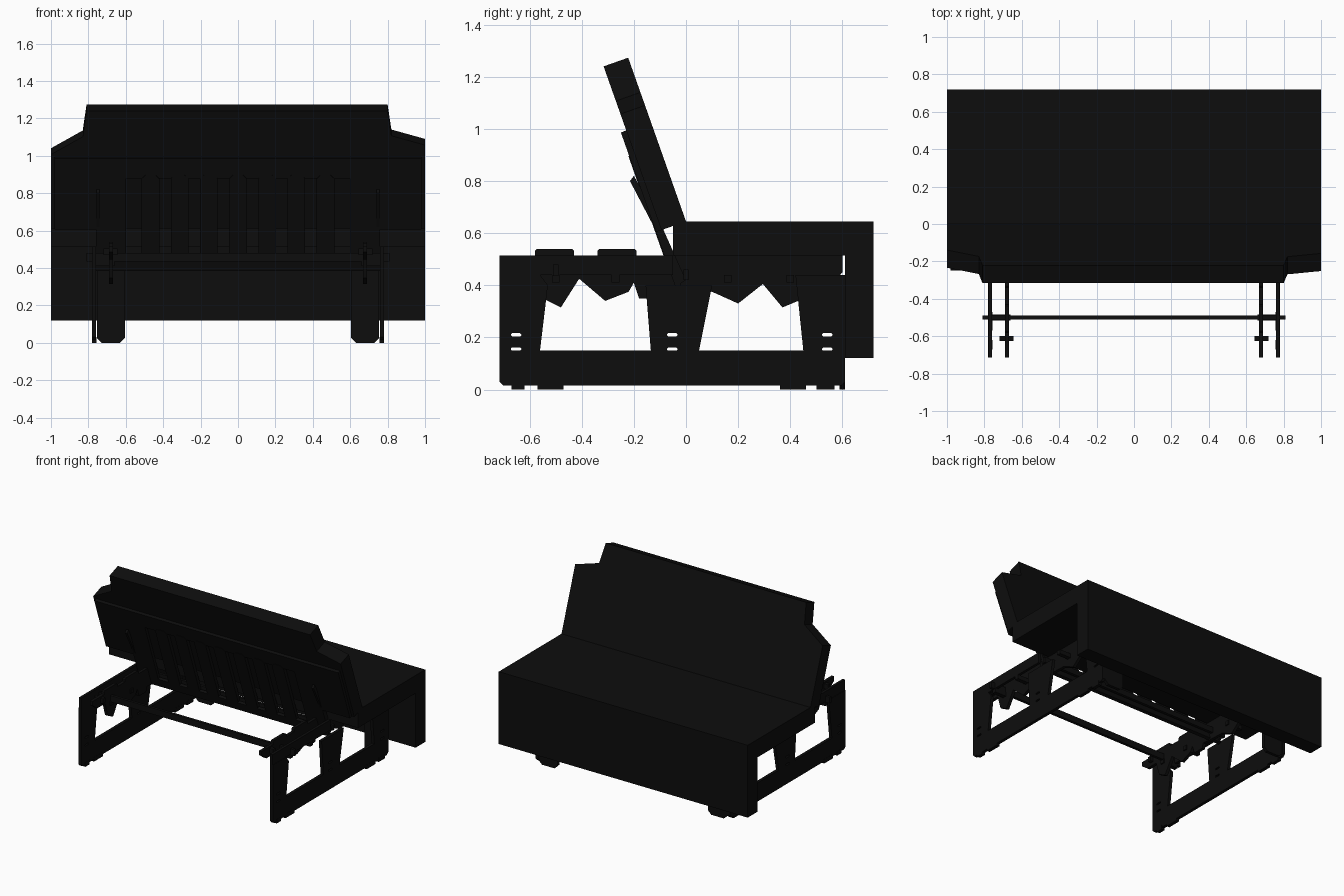
import bpy
from mathutils import Matrix, Vector

cube = bpy.data.objects.get("Cube")
if cube:
    bpy.data.objects.remove(cube, do_unlink=True)

black = bpy.data.materials.new("near black")
black.use_nodes = True
COLOUR = (0.004, 0.004, 0.004, 1)
black.diffuse_color = COLOUR
black.node_tree.nodes["Principled BSDF"].inputs["Base Color"].default_value = COLOUR


def prism(name, outline, low, high, frame):
    """Extrude a 2D outline from low to high along the frame's third axis."""
    n = len(outline)
    verts = [frame @ Vector((a, b, d)) for d in (low, high) for a, b in outline]
    faces = [list(range(n))[::-1], list(range(n, 2 * n))]
    faces += [(i, (i + 1) % n, (i + 1) % n + n, i + n) for i in range(n)]
    mesh = bpy.data.meshes.new(name)
    mesh.from_pydata(verts, [], faces)
    obj = bpy.data.objects.new(name, mesh)
    bpy.context.collection.objects.link(obj)
    mesh.materials.append(black)
    bpy.context.view_layer.objects.active = obj
    bpy.ops.object.mode_set(mode="EDIT")
    bpy.ops.mesh.select_all(action="SELECT")
    bpy.ops.mesh.normals_make_consistent(inside=False)
    bpy.ops.object.mode_set(mode="OBJECT")
    return obj


def rect(a0, a1, b0, b1):
    return [(a0, b0), (a1, b0), (a1, b1), (a0, b1)]


def box(name, x0, x1, y0, y1, z0, z1):
    return prism(name, rect(x0, x1, y0, y1), z0, z1, Matrix())


def capsule(a0, a1, b0, b1, c):
    """Upright rectangle with clipped corners."""
    return [(a0 + c, b0), (a1 - c, b0), (a1, b0 + c), (a1, b1 - c),
            (a1 - c, b1), (a0 + c, b1), (a0, b1 - c), (a0, b0 + c)]


# Side plane: outline in (y, z), depth along x
SIDE = Matrix(((0, 0, 1, 0), (1, 0, 0, 0), (0, 1, 0, 0), (0, 0, 0, 1)))
# Upright plane facing the rear: outline in (x, z), depth along y
UPRIGHT = Matrix(((1, 0, 0, 0), (0, 0, 1, 0), (0, 1, 0, 0), (0, 0, 0, 1)))
# Reclined plane: outline in (x, distance up the slope), depth towards the front
LEAN = Matrix(((1, 0, 0, 0), (0, -0.333, -0.943, 0),
               (0, 0.943, -0.333, 0.645), (0, 0, 0, 1)))


def slope(z):
    return (z - 0.645) / 0.943


# Seat cushion and hanging apron
box("seat", -1, 1, -0.05, 0.72, 0.515, 0.645)
box("apron", -1, 1, 0.61, 0.72, 0.12, 0.53)

# Reclined backrest with stepped wings
wings = [(-1, 0.645), (1, 0.645), (1, 1.09), (0.82, 1.14), (0.8, 1.273),
         (-0.81, 1.273), (-0.83, 1.135), (-1, 1.04)]
prism("backrest", [(x, slope(z)) for x, z in wings], 0, 0.1, LEAN)

# Backing frame and slats behind the backrest
prism("backing_top_rail", rect(-0.98, 0.98, 0.29, 0.405), 0.1, 0.122, LEAN)
for s in (-1, 1):
    prism("backing_side_rail", rect(*sorted((s * 0.6, s * 0.98)), 0, 0.29),
          0.1, 0.122, LEAN)
    prism("backing_leg", rect(*sorted((s * 0.6, s * 0.76)), -0.235, 0),
          0.1, 0.122, LEAN)
for i in range(7):
    x = (i - 3) * 0.156
    prism("back_slat", capsule(x - 0.047, x + 0.047, -0.18, 0.31, 0.02),
          0.1, 0.125, LEAN)
prism("backing_lower_rail", rect(-0.62, 0.62, -0.235, -0.17), 0.1, 0.122, LEAN)

# Outlines shared by both sides, in (y, z)
stand = [(-0.7, 0.015), (0.595, 0.015), (0.61, 0.03), (0.61, 0.44), (0.42, 0.44),
         (0.45, 0.15), (0.05, 0.15), (0.1, 0.4), (-0.155, 0.4), (-0.135, 0.15),
         (-0.56, 0.15), (-0.53, 0.4), (-0.56, 0.44), (-0.715, 0.44), (-0.715, 0.03)]
rear_link = [(-0.715, 0.515), (-0.05, 0.515), (-0.02, 0.38), (-0.09, 0.385),
             (-0.1, 0.35), (-0.18, 0.35), (-0.2, 0.41), (-0.22, 0.375),
             (-0.31, 0.34), (-0.41, 0.425), (-0.48, 0.315), (-0.54, 0.345),
             (-0.57, 0.445), (-0.66, 0.445), (-0.715, 0.485)]
front_link = [(-0.05, 0.515), (0.6, 0.515), (0.6, 0.45), (0.5, 0.33), (0.43, 0.34),
              (0.37, 0.315), (0.295, 0.405), (0.2, 0.33), (0.1, 0.375), (-0.04, 0.38)]
hinge_arm = [(-0.03, 0.4), (0.0, 0.42), (-0.09, 0.62), (-0.2, 0.82), (-0.215, 0.8), (-0.1, 0.58)]

for s in (-1, 1):
    # Floor stand with pairs of slots cut in each post
    plate = prism("side_stand", stand, s * 0.758, s * 0.78, SIDE)
    for y in (-0.652, -0.053, 0.542):
        for z in (0.155, 0.21):
            cutter = prism("slot_cutter", capsule(y - 0.02, y + 0.02, z - 0.006, z + 0.006, 0.004),
                           s * 0.7, s * 0.85, SIDE)
            cutter.hide_render = True
            bpy.context.view_layer.objects.active = plate
            cut = plate.modifiers.new("slot", "BOOLEAN")
            cut.operation = "DIFFERENCE"
            cut.solver = "EXACT"
            cut.object = cutter
            bpy.ops.object.modifier_apply(modifier=cut.name)
            bpy.data.objects.remove(cutter, do_unlink=True)
    for y0, y1 in ((-0.67, -0.62), (-0.57, -0.47), (0.36, 0.46), (0.5, 0.57)):
        box("floor_pad", *sorted((s * 0.757, s * 0.781)), y0, y1, 0, 0.03)

    # Broad front foot behind the apron
    prism("front_foot", capsule(*sorted((s * 0.605, s * 0.755)), 0, 0.44, 0.025),
          0.588, 0.61, UPRIGHT)

    # Folding linkage plates with upper pads
    prism("rear_linkage", rear_link, s * 0.668, s * 0.69, SIDE)
    prism("front_linkage", front_link, s * 0.668, s * 0.69, SIDE)
    prism("outer_rail", rect(-0.715, -0.05, 0.44, 0.515), s * 0.758, s * 0.778, SIDE)
    prism("hinge_arm", hinge_arm, s * 0.74, s * 0.757, SIDE)
    for y0, y1 in ((-0.58, -0.43), (-0.34, -0.19)):
        prism("linkage_pad", capsule(y0, y1, 0.5, 0.54, 0.008),
              s * 0.668, s * 0.69, SIDE)
    for y in (-0.5, -0.27, 0.16, 0.4):
        box("pivot_spacer", *sorted((s * 0.66, s * 0.78)), y - 0.015, y + 0.015, 0.41, 0.44)
    box("end_pin", *sorted((s * 0.645, s * 0.72)), -0.625, -0.6, 0.47, 0.505)

# Cross members joining both sides
box("rear_cross_bar", -0.81, 0.81, -0.51, -0.49, 0.435, 0.48)
box("middle_cross_bar", -0.77, 0.77, -0.01, 0.01, 0.42, 0.46)
